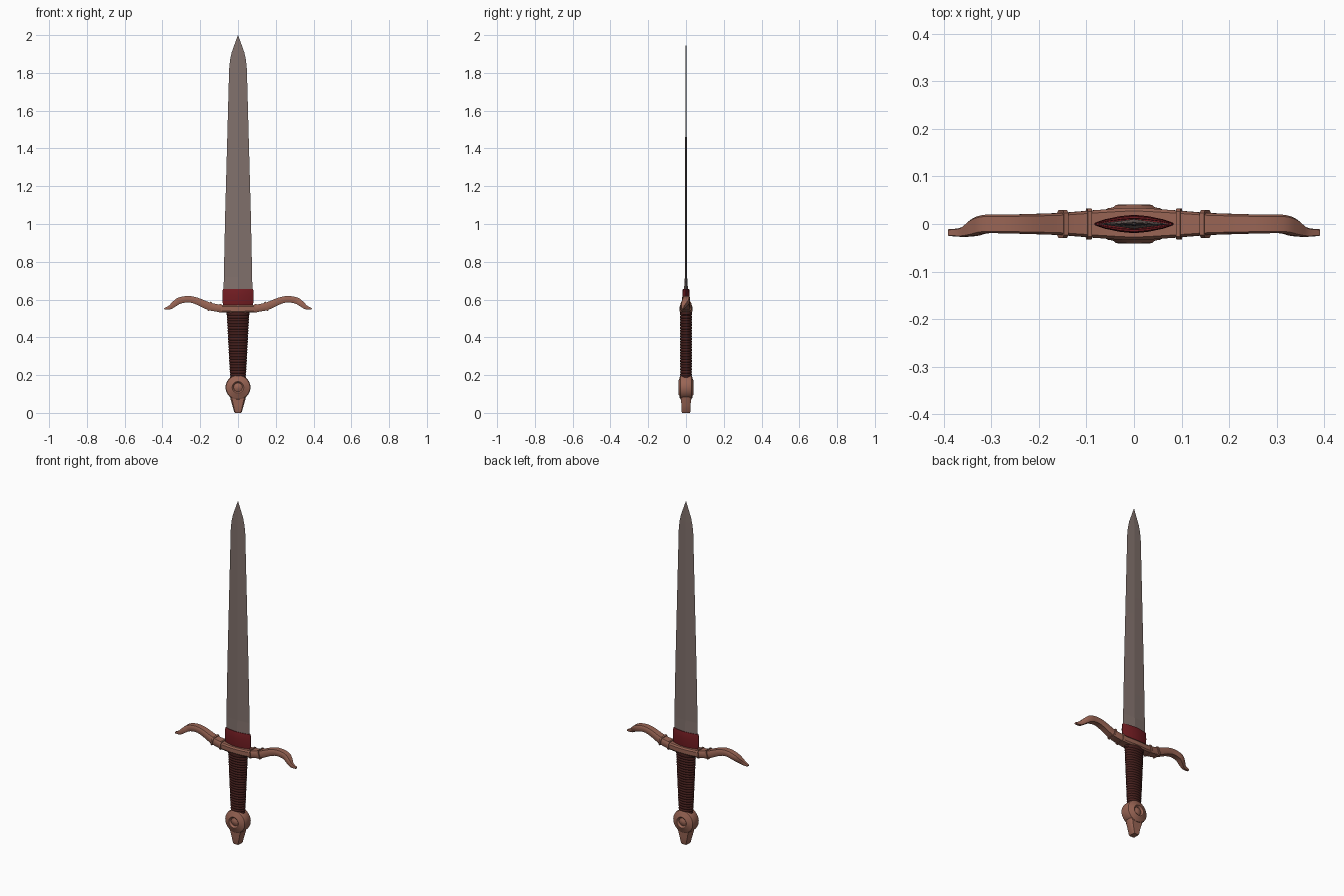
import bpy, bmesh, math
from mathutils import Vector

if "Cube" in bpy.data.objects:
    bpy.data.objects.remove(bpy.data.objects["Cube"])


def material(name, r, g, b):
    m = bpy.data.materials.new(name)
    m.diffuse_color = (r, g, b, 1)
    m.use_nodes = True
    m.node_tree.nodes["Principled BSDF"].inputs["Base Color"].default_value = m.diffuse_color
    return m


STEEL = material("steel", 0.22, 0.165, 0.15)
COPPER = material("copper", 0.32, 0.13, 0.09)
RED = material("red_enamel", 0.17, 0.012, 0.016)
LEATHER = material("dark_leather", 0.06, 0.014, 0.012)


def loft(name, rings, mat, angle=35):
    """Skin a list of equal-sized rings and cap both ends."""
    bm = bmesh.new()
    loops = [[bm.verts.new(p) for p in ring] for ring in rings]
    n = len(loops[0])
    for a, b in zip(loops, loops[1:]):
        for i in range(n):
            j = (i + 1) % n
            bm.faces.new((a[i], a[j], b[j], b[i]))
    bm.faces.new(loops[0][::-1])
    bm.faces.new(loops[-1])
    bmesh.ops.remove_doubles(bm, verts=bm.verts, dist=1e-6)
    bmesh.ops.recalc_face_normals(bm, faces=bm.faces)
    me = bpy.data.meshes.new(name)
    bm.to_mesh(me)
    bm.free()
    me.materials.append(mat)
    ob = bpy.data.objects.new(name, me)
    bpy.context.collection.objects.link(ob)
    bpy.ops.object.select_all(action='DESELECT')
    bpy.context.view_layer.objects.active = ob
    ob.select_set(True)
    bpy.ops.object.shade_smooth_by_angle(angle=math.radians(angle))
    return ob


def flat_ring(shape, hx, hy, z):
    return [(x * hx, y * hy, z) for x, y in shape]


DIAMOND = [(1, 0), (0, 1), (-1, 0), (0, -1)]
LENS = [(1, .12), (.75, .5), (.35, .85), (0, 1), (-.35, .85), (-.75, .5), (-1, .12),
        (-1, -.12), (-.75, -.5), (-.35, -.85), (0, -1), (.35, -.85), (.75, -.5), (1, -.12)]
OVAL = [(math.cos(t * math.tau / 24), math.sin(t * math.tau / 24)) for t in range(24)]
CHAMFER = [(1, .6), (.8, 1), (-.8, 1), (-1, .6), (-1, -.6), (-.8, -1), (.8, -1), (1, -.6)]

# Blade: tapering diamond section (half-width, half-thickness, z)
blade = [(.078, .012, .58), (.076, .010, .66), (.075, .006, .72), (.068, .005, 1.05),
         (.057, .004, 1.45), (.047, .003, 1.82), (.042, .0028, 1.87), (.033, .002, 1.91),
         (.0005, .0003, 2.0)]
loft("blade", [flat_ring(DIAMOND, *s) for s in blade], STEEL, 1)

# Collar: red lens-shaped sleeve with an inset lip round the blade
collar = [(.075, .016, .56), (.082, .019, .585), (.083, .0195, .62), (.081, .018, .65),
          (.079, .016, .656), (.074, .012, .656), (.074, .011, .645)]
loft("collar", [flat_ring(LENS, *s) for s in collar], RED)

# Guard: swept arms that curl forward at the ends
# stations: x, y centre, z centre, half-depth, half-height
ARM = [(0, 0, .55, .034, .020), (.07, 0, .551, .030, .020), (.12, 0, .557, .026, .020),
       (.16, 0, .567, .023, .020), (.22, 0, .593, .021, .018), (.265, 0, .602, .020, .017),
       (.31, 0, .594, .0195, .017), (.335, -.007, .578, .018, .015),
       (.36, -.017, .559, .010, .011), (.39, -.018, .550, .007, .004)]
STATIONS = [Vector((-s[0], *s[1:])) for s in ARM[:0:-1]] + [Vector(s) for s in ARM]


def spline(pts, steps=4):
    out = []
    for i in range(len(pts) - 1):
        p0, p1, p2, p3 = (pts[max(0, min(len(pts) - 1, i + k))] for k in (-1, 0, 1, 2))
        for k in range(steps):
            t = k / steps
            out.append(.5 * (2 * p1 + (p2 - p0) * t + (2 * p0 - 5 * p1 + 4 * p2 - p3) * t * t
                             + (3 * p1 - p0 - 3 * p2 + p3) * t ** 3))
    return out + [pts[-1]]


def guard_ring(st, slope, grow=0.0):
    """Chamfered section perpendicular to the guard path."""
    x, y, z, hy, hz = st
    c, s = math.cos(slope), math.sin(slope)
    return [(x - v * (hz + grow) * s, y + u * (hy + grow), z + v * (hz + grow) * c)
            for u, v in CHAMFER]


path = spline(STATIONS)
rings = []
for i, st in enumerate(path):
    a, b = path[max(0, i - 1)], path[min(len(path) - 1, i + 1)]
    rings.append(guard_ring(st, math.atan2(b[2] - a[2], b[0] - a[0])))
loft("crossguard", rings, COPPER)

# Guard bands: two thin raised bands on each arm
for side, tag in ((-1, "left"), (1, "right")):
    for k, (x, z, hy, slope) in enumerate([(.095, .554, .0285, .1), (.15, .564, .0245, .3)]):
        ends = [guard_ring((side * (x + d), 0, z + d * math.tan(slope), hy, .0195),
                           side * slope, .005 if k else .004) for d in (-.0045, .0045)]
        loft(f"guard_band_{tag}_{k + 1}", ends, COPPER)

# Grip: tapered oval with wrapped cord ridges
grip = []
WRAPS = 24
for i in range(WRAPS * 4 + 1):
    t = i / (WRAPS * 4)
    ridge = .0035 * abs(math.sin(math.pi * t * WRAPS))
    grip.append(flat_ring(OVAL, .038 + .019 * t ** .9 + ridge, .028 + .001 * t + ridge,
                          .18 + .35 * t))
loft("grip", grip, LEATHER)
loft("grip_top_ring", [flat_ring(OVAL, h, d, z) for h, d, z in
     [(.056, .029, .515), (.061, .032, .52), (.061, .032, .532), (.056, .029, .538)]], LEATHER)

# Pommel: disc turned about y, with raised ring and domed centre on both faces
half = [(.0005, .037), (.010, .036), (.018, .032), (.023, .030), (.027, .038), (.031, .041),
        (.038, .040), (.044, .035), (.056, .033), (.063, .028), (.066, .018)]
profile = half + [(r, -y) for r, y in half[::-1]]
loft("pommel", [[(r * math.cos(k * math.tau / 40), y, .135 + r * math.sin(k * math.tau / 40))
                 for k in range(40)] for r, y in profile], COPPER)

# Pommel tail: tapered chamfered wedge below the disc
tail = [(.016, .020, 0), (.020, .023, .005), (.030, .024, .04), (.040, .027, .075),
        (.046, .028, .11)]
loft("pommel_tail", [flat_ring(CHAMFER, *s) for s in tail], COPPER)
